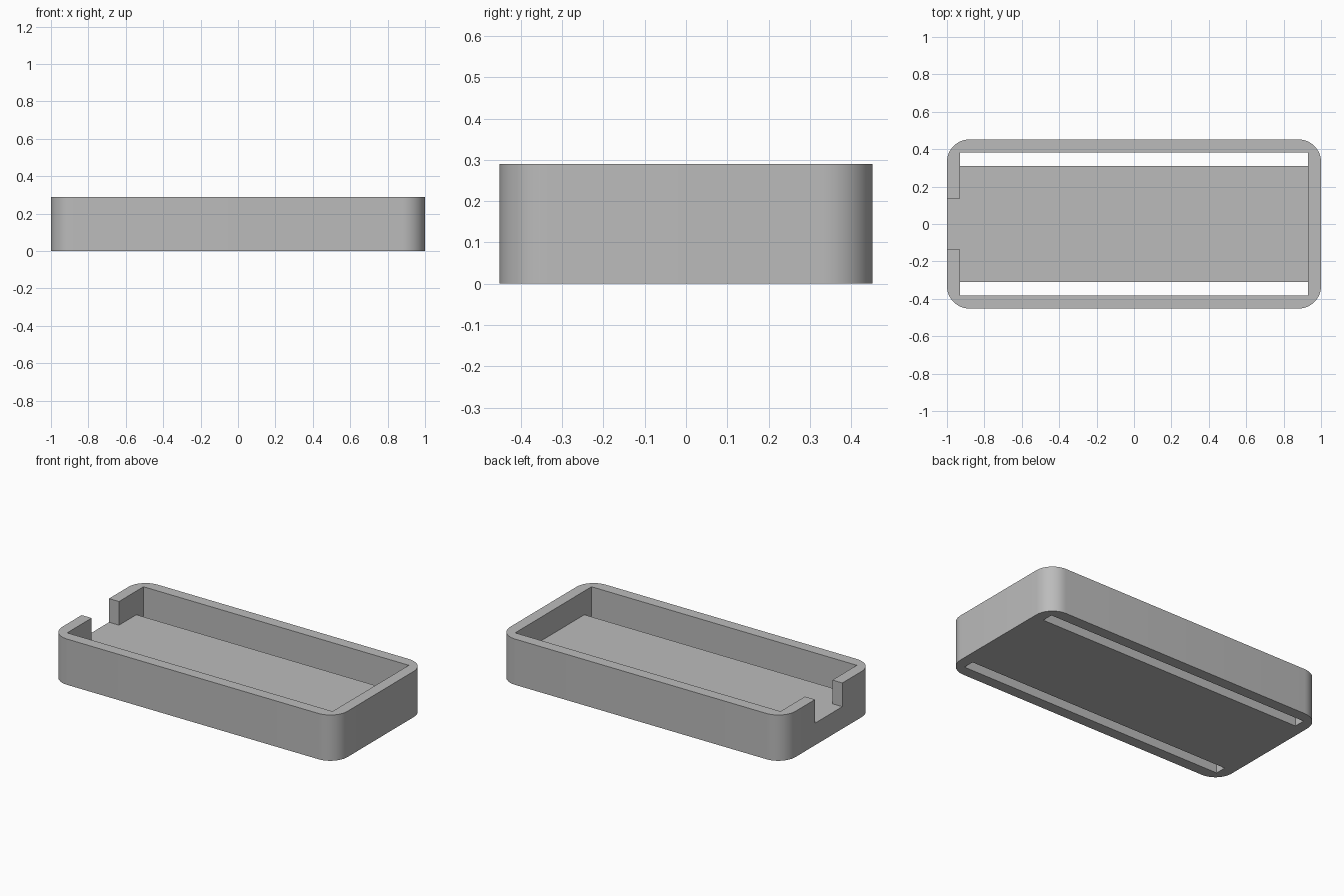
import bpy, bmesh, math

if "Cube" in bpy.data.objects:
    bpy.data.objects.remove(bpy.data.objects["Cube"])

HX, HY, H = 1.0, 0.452, 0.29      # outer half sizes and height
R = 0.12                          # corner radius
IX, IY = 0.93, 0.382              # cavity half sizes
FLOOR = 0.14                      # floor height
SLOT = 0.311                      # inner edge of floor slots
NOTCH = 0.137                     # half width of end notch

grey = bpy.data.materials.new("grey plastic")
grey.diffuse_color = (0.5, 0.5, 0.5, 1)
grey.use_nodes = True
grey.node_tree.nodes["Principled BSDF"].inputs["Base Color"].default_value = grey.diffuse_color


def prism(name, outline, z0, z1):
    """Extrude a counter-clockwise outline from z0 to z1."""
    bm = bmesh.new()
    face = bm.faces.new([bm.verts.new((x, y, z0)) for x, y in outline])
    top = bmesh.ops.extrude_face_region(bm, geom=[face])["geom"]
    bmesh.ops.translate(bm, vec=(0, 0, z1 - z0),
                        verts=[v for v in top if isinstance(v, bmesh.types.BMVert)])
    bmesh.ops.recalc_face_normals(bm, faces=bm.faces)
    mesh = bpy.data.meshes.new(name)
    bm.to_mesh(mesh)
    bm.free()
    mesh.materials.append(grey)
    ob = bpy.data.objects.new(name, mesh)
    bpy.context.collection.objects.link(ob)
    return ob


def rect(x0, x1, y0, y1):
    return [(x0, y0), (x1, y0), (x1, y1), (x0, y1)]


# Tray body with rounded vertical corners
outline = []
for i, (sx, sy) in enumerate([(1, 1), (-1, 1), (-1, -1), (1, -1)]):
    for k in range(13):
        a = math.pi / 2 * (i + k / 12)
        outline.append((sx * (HX - R) + R * math.cos(a),
                        sy * (HY - R) + R * math.sin(a)))
tray = prism("tray", outline, 0, H)

# Cavity, end notch and the two long slots through the floor
cutters = [
    prism("cavity_cutter", rect(-IX, IX, -IY, IY), FLOOR, H + 0.2),
    prism("notch_cutter", rect(-HX - 0.2, -IX + 0.2, -NOTCH, NOTCH), FLOOR, H + 0.3),
    prism("back_slot_cutter", rect(-IX, IX, SLOT, IY), -0.2, FLOOR + 0.05),
    prism("front_slot_cutter", rect(-IX, IX, -IY, -SLOT), -0.2, FLOOR + 0.05),
]
bpy.context.view_layer.objects.active = tray
tray.select_set(True)
for c in cutters:
    c.select_set(False)
    mod = tray.modifiers.new(c.name, 'BOOLEAN')
    mod.operation, mod.solver, mod.object = 'DIFFERENCE', 'EXACT', c
    bpy.ops.object.modifier_apply(modifier=mod.name)
for c in cutters:
    bpy.data.objects.remove(c, do_unlink=True)

# Round corners shade smooth, all other edges stay sharp
bpy.ops.object.shade_smooth_by_angle(angle=math.radians(30))
